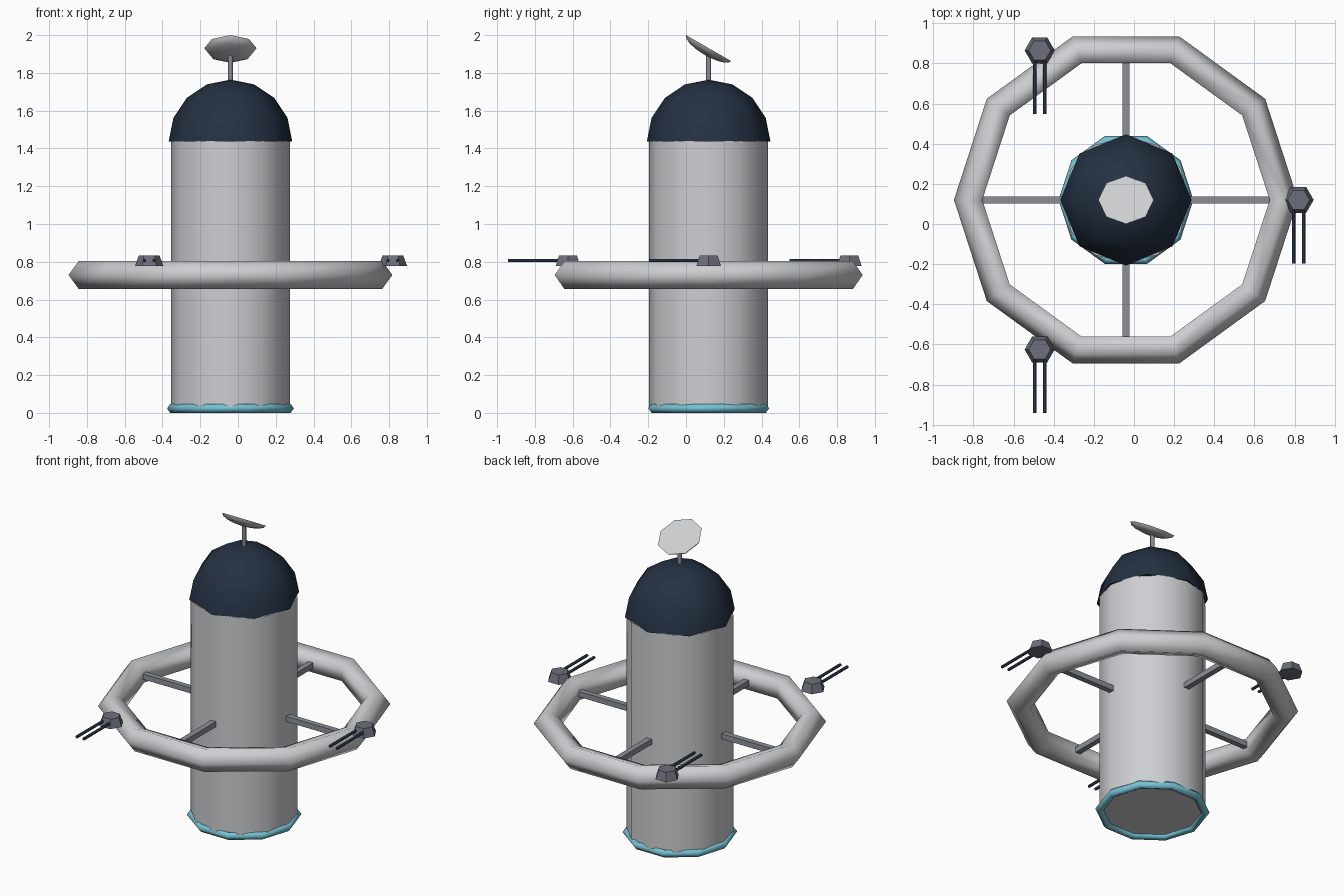
import bpy, bmesh
from math import radians, cos, sin, pi
from mathutils import Vector

cube = bpy.data.objects.get("Cube")
if cube:
    bpy.data.objects.remove(cube, do_unlink=True)

AXIS = Vector((-0.04, 0.12, 0))   # centre line of the station
RING_Z = 0.73


def material(name, color):
    mat = bpy.data.materials.new(name)
    mat.use_nodes = True
    mat.diffuse_color = (*color, 1)
    mat.node_tree.nodes["Principled BSDF"].inputs["Base Color"].default_value = (*color, 1)
    return mat


HULL = material("hull light grey", (0.61, 0.62, 0.64))
NAVY = material("dark navy", (0.018, 0.03, 0.055))
STRUT = material("strut grey", (0.26, 0.28, 0.31))
TURRET = material("turret slate", (0.15, 0.16, 0.2))
CYAN = material("cyan", (0.18, 0.54, 0.66))


def finish(name, mat, smooth=None):
    obj = bpy.context.object
    obj.name = obj.data.name = name
    obj.data.materials.append(mat)
    if smooth:
        bpy.ops.object.shade_smooth_by_angle(angle=radians(smooth))
    return obj


def at(x, y, z):
    return AXIS + Vector((x, y, z))


def tube(name, mat, sides, radius, bottom, top):
    bpy.ops.mesh.primitive_cylinder_add(vertices=sides, radius=radius, depth=top - bottom,
                                        location=at(0, 0, (bottom + top) / 2))
    return finish(name, mat, 50)


def torus(name, mat, major, minor, z):
    bpy.ops.mesh.primitive_torus_add(major_segments=10, minor_segments=5, major_radius=major,
                                     minor_radius=minor, location=at(0, 0, z))
    return finish(name, mat, 80)


def half_sphere(name, mat, radius, flatten, z, tilt):
    """Closed upper half of a low-poly sphere."""
    bpy.ops.mesh.primitive_uv_sphere_add(segments=8, ring_count=8, radius=radius,
                                         location=at(0, 0, z), rotation=(tilt, 0, 0))
    mesh = bpy.context.object.data
    bm = bmesh.new()
    bm.from_mesh(mesh)
    low = [v for v in bm.verts if v.co.z < -0.001]
    bmesh.ops.delete(bm, geom=low, context='VERTS')
    bmesh.ops.holes_fill(bm, edges=[e for e in bm.edges if e.is_boundary], sides=0)
    bmesh.ops.scale(bm, vec=(1, 1, flatten), verts=bm.verts)
    bmesh.ops.recalc_face_normals(bm, faces=bm.faces)
    bm.to_mesh(mesh)
    bm.free()
    return finish(name, mat, 50)


# Central tower, base trim and dome
tube("tower", HULL, 12, 0.315, 0.024, 1.44)
torus("base_trim", CYAN, 0.311, 0.025, 0.024)
half_sphere("dome", NAVY, 0.327, 1, 1.437, 0)

# Antenna
tube("antenna_mast", STRUT, 8, 0.013, 1.74, 1.91)
half_sphere("antenna_dish", HULL, 0.138, 0.3, 1.931, radians(150))

# Outer ring and its four spokes
torus("outer_ring", HULL, 0.779, 0.078, RING_Z)
for i in range(4):
    a = i * pi / 2
    bpy.ops.mesh.primitive_cube_add(size=1, location=at(0.52 * cos(a), 0.52 * sin(a), RING_Z),
                                    rotation=(0, 0, a))
    spoke = finish(f"spoke_{i + 1}", STRUT)
    spoke.data.transform(spoke.matrix_basis.to_3x3().to_4x4().inverted())
    for v in spoke.data.vertices:
        v.co = Vector((v.co.x, v.co.y, v.co.z))
    spoke.rotation_euler = (0, 0, a)
    spoke.scale = (0.48, 0.035, 0.035)

# Three twin-barrel turrets, all aimed at the front
for i in range(3):
    a = i * 2 * pi / 3
    x, y = 0.86 * cos(a), 0.86 * sin(a)
    bpy.ops.mesh.primitive_cone_add(vertices=6, radius1=0.075, radius2=0.055, depth=0.055,
                                    location=at(x, y, 0.805), rotation=(0, 0, pi / 6))
    finish(f"turret_{i + 1}", TURRET)
    for side, dx in (("left", 0.025), ("right", -0.025)):
        bpy.ops.mesh.primitive_cylinder_add(vertices=8, radius=0.009, depth=0.28,
                                            location=at(x + dx, y - 0.177, 0.807),
                                            rotation=(pi / 2, 0, 0))
        finish(f"turret_{i + 1}_{side}_barrel", NAVY, 50)
